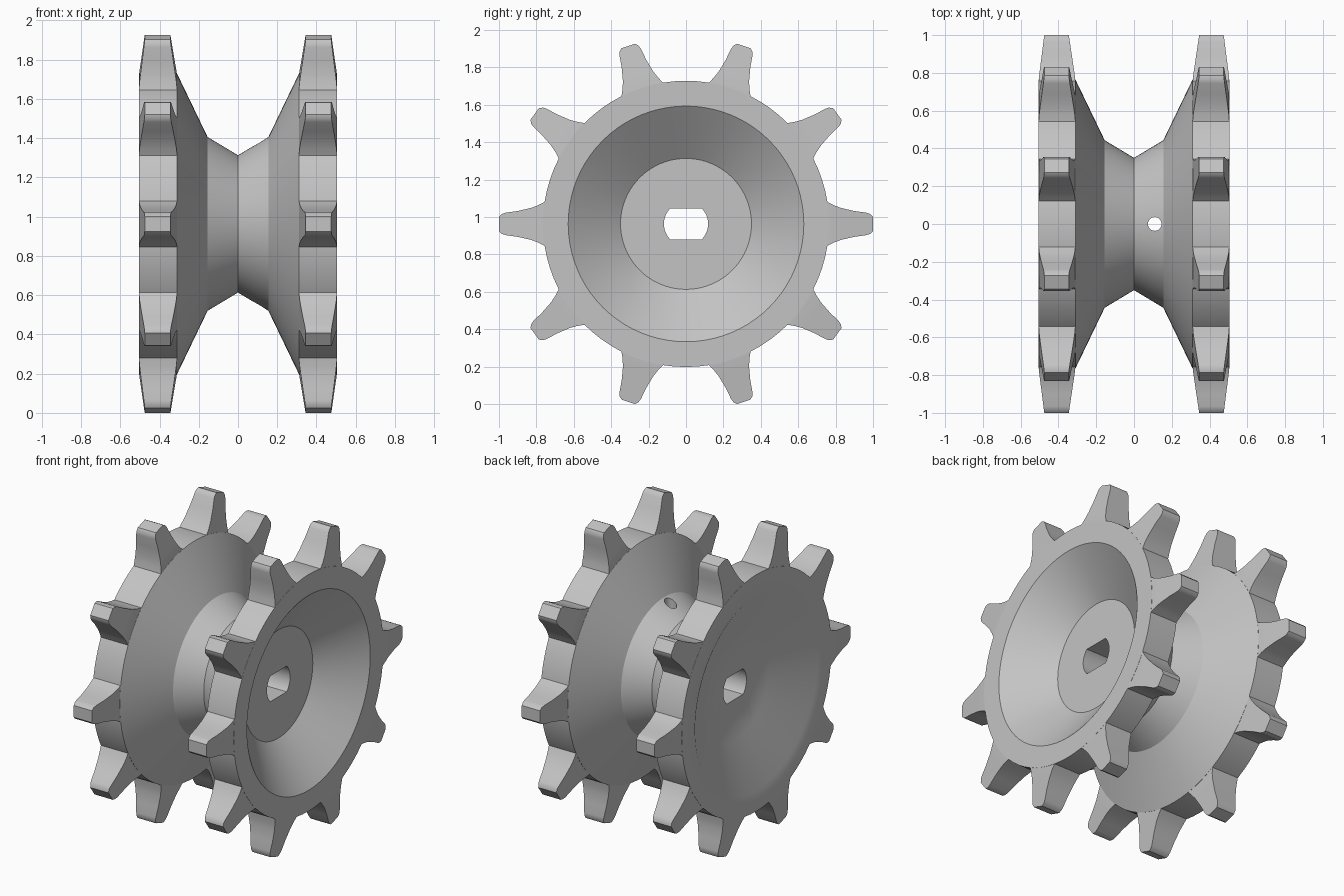
import bpy, bmesh, math
from mathutils import Matrix, Vector

cube = bpy.data.objects.get("Cube")
if cube:
    bpy.data.objects.remove(cube)

CZ = 0.963          # height of the wheel axis
SEG = 80
TEETH = 10

steel = bpy.data.materials.new("plain grey")
steel.use_nodes = True
GREY = (0.55, 0.55, 0.55, 1)
steel.diffuse_color = GREY
steel.node_tree.nodes["Principled BSDF"].inputs["Base Color"].default_value = GREY


def make_object(name, bm):
    bmesh.ops.recalc_face_normals(bm, faces=bm.faces)
    mesh = bpy.data.meshes.new(name)
    bm.to_mesh(mesh)
    bm.free()
    mesh.materials.append(steel)
    ob = bpy.data.objects.new(name, mesh)
    ob.location.z = CZ
    bpy.context.collection.objects.link(ob)
    return ob


def activate(ob):
    bpy.ops.object.select_all(action='DESELECT')
    ob.select_set(True)
    bpy.context.view_layer.objects.active = ob


def loft(bm, rings):
    """Skin closed rings of points and cap both ends."""
    loops = [[bm.verts.new(p) for p in ring] for ring in rings]
    n = len(loops[0])
    for a, b in zip(loops, loops[1:]):
        for i in range(n):
            j = (i + 1) % n
            bm.faces.new((a[i], a[j], b[j], b[i]))
    bm.faces.new(loops[0])
    bm.faces.new(loops[-1])


def circle(x, r):
    angles = [math.tau * i / SEG for i in range(SEG)]
    return [Vector((x, r * math.cos(a), r * math.sin(a))) for a in angles]


# Hub and rims: shallow dish on the right, waisted groove, deeper dish on the left
profile = [(-0.35, 0.35), (-0.505, 0.63), (-0.505, 0.765), (-0.31, 0.765),
           (-0.155, 0.443), (0, 0.35), (0.155, 0.443),
           (0.31, 0.765), (0.505, 0.765), (0.505, 0.63), (0.29, 0.35)]
bm = bmesh.new()
loft(bm, [circle(x, r) for x, r in profile])
hub = make_object("hub_and_rims", bm)

# Bore with two flats
bm = bmesh.new()
FLAT, BORE = 0.083, 0.118
loft(bm, [[Vector((p.x, p.y, max(-FLAT, min(FLAT, p.z)))) for p in circle(x, BORE)
           if abs(p.z) < FLAT + 0.006] for x in (-0.7, 0.7)])
bore_cutter = make_object("bore_cutter", bm)

# Set screw hole, straight through the hub wall
bm = bmesh.new()
bmesh.ops.create_cone(bm, cap_ends=True, segments=32, radius1=0.036, radius2=0.036,
                      depth=1.6, matrix=Matrix.Translation((0.11, 0, 0)))
screw_cutter = make_object("screw_hole_cutter", bm)

for cutter in (bore_cutter, screw_cutter):
    cutter.hide_render = True
    activate(hub)
    mod = hub.modifiers.new("cut", 'BOOLEAN')
    mod.object = cutter
    mod.solver = 'EXACT'
    bpy.ops.object.modifier_apply(modifier=mod.name)
    bpy.data.objects.remove(cutter)

# Teeth: (radius, half width) sections, thinning towards the tip
sections = [(0.752, 0.119), (0.79, 0.1), (0.83, 0.085), (0.9, 0.069),
            (0.965, 0.06), (0.985, 0.053), (1.0, 0.038)]


def tooth_ring(radius, half, side):
    k = max(0, (radius - 0.765) / 0.235)
    outer, inner = side * (0.505 - 0.03 * k), side * (0.31 + 0.035 * k)
    return [Vector(p) for p in ((outer, radius, -half), (outer, radius, half),
                                (inner, radius, half), (inner, radius, -half))]


teeth = []
for side, label in ((1, "left"), (-1, "right")):
    bm = bmesh.new()
    for i in range(TEETH):
        turn = Matrix.Rotation(math.tau * i / TEETH, 3, 'X')
        loft(bm, [[turn @ p for p in tooth_ring(r, h, side)] for r, h in sections])
    teeth.append(make_object(label + "_teeth", bm))

# Smooth curved surfaces, keeping real edges sharp
for ob in [hub] + teeth:
    activate(ob)
    bpy.ops.object.shade_smooth_by_angle(angle=math.radians(30))
